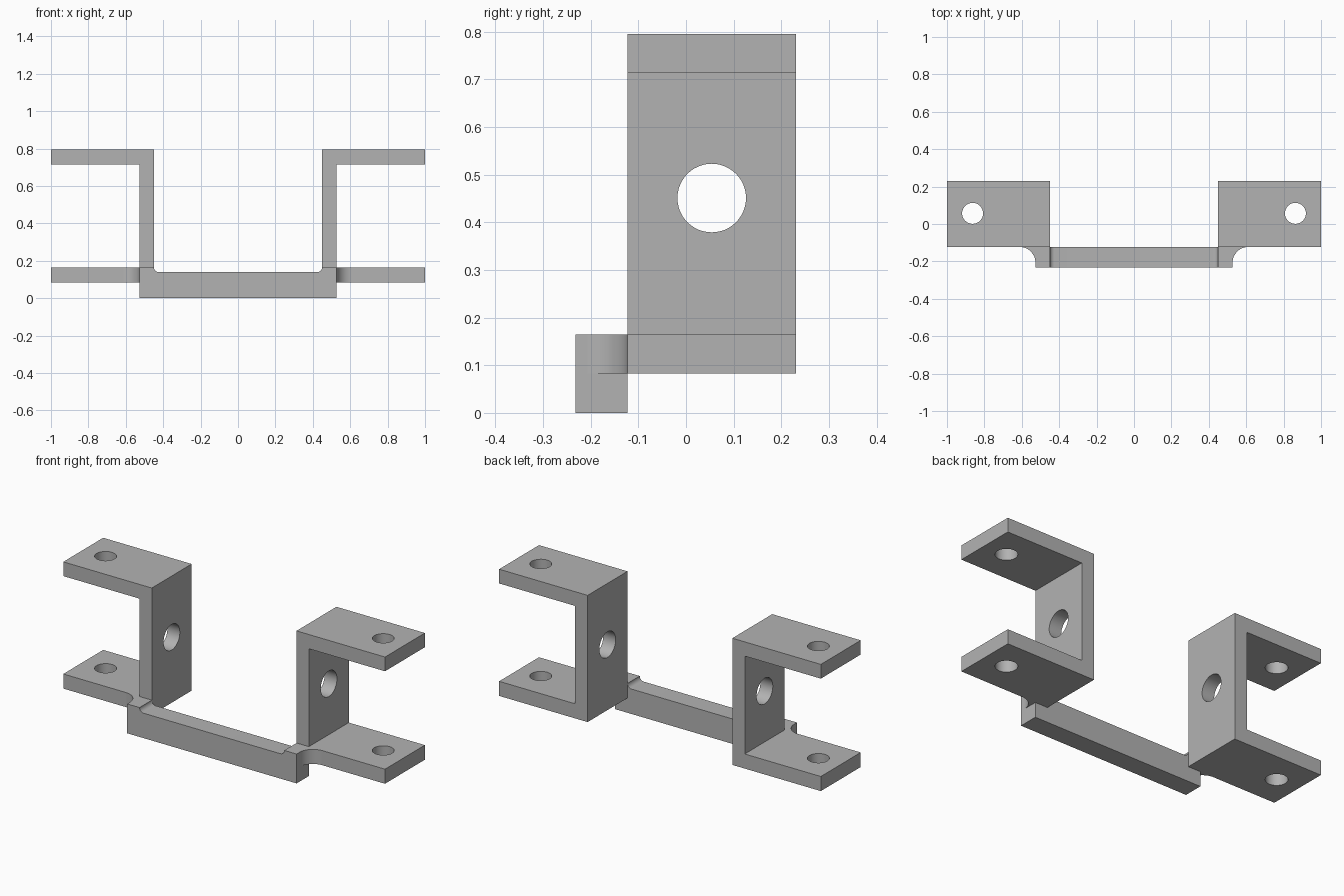
import bpy
from math import pi, sin, cos, radians
from mathutils import Vector

if "Cube" in bpy.data.objects:
    bpy.data.objects.remove(bpy.data.objects["Cube"])

grey = bpy.data.materials.new("plain_grey")
grey.use_nodes = True
grey.diffuse_color = (0.45, 0.45, 0.45, 1)
grey.node_tree.nodes["Principled BSDF"].inputs["Base Color"].default_value = grey.diffuse_color

BACK, JOIN, FRONT = 0.231, -0.123, -0.232      # depth planes
WALL_IN, WALL_OUT = 0.45, 0.527                # upright wall
LOW, SHELF, UPPER, TOP = 0.083, 0.165, 0.715, 0.795


def arc(cx, cy, r, start, end, steps=16):
    """Points along an arc, angles in degrees."""
    angles = [radians(start + (end - start) * i / steps) for i in range(steps + 1)]
    return [(cx + r * cos(a), cy + r * sin(a)) for a in angles]


def prism(name, outline, to_3d, near, far):
    """Extrude a flat outline between two planes."""
    n = len(outline)
    verts = [to_3d(u, v, d) for d in (near, far) for u, v in outline]
    faces = [list(range(n)), list(range(n, 2 * n))]
    faces += [[i, (i + 1) % n, n + (i + 1) % n, n + i] for i in range(n)]
    mesh = bpy.data.meshes.new(name)
    mesh.from_pydata(verts, [], faces)
    mesh.materials.append(grey)
    obj = bpy.data.objects.new(name, mesh)
    bpy.context.collection.objects.link(obj)
    activate(obj)
    bpy.ops.object.mode_set(mode='EDIT')
    bpy.ops.mesh.select_all(action='SELECT')
    bpy.ops.mesh.normals_make_consistent(inside=False)
    bpy.ops.object.mode_set(mode='OBJECT')
    return obj


def activate(obj):
    bpy.ops.object.select_all(action='DESELECT')
    obj.select_set(True)
    bpy.context.view_layer.objects.active = obj


def drill(obj, location, radius, depth, rotation=(0, 0, 0)):
    """Cut a round hole through a part."""
    bpy.ops.mesh.primitive_cylinder_add(vertices=48, radius=radius, depth=depth,
                                        location=location, rotation=rotation)
    cutter = bpy.context.object
    cutter.hide_render = True
    cutter.data.materials.append(grey)
    activate(obj)
    mod = obj.modifiers.new("hole", 'BOOLEAN')
    mod.operation, mod.solver, mod.object = 'DIFFERENCE', 'EXACT', cutter
    bpy.ops.object.modifier_apply(modifier=mod.name)
    bpy.data.objects.remove(cutter)


def smooth(obj):
    activate(obj)
    bpy.ops.object.shade_smooth_by_angle(angle=radians(30))


# C-shaped brackets with holes, and the curved gussets in front of them
channel = [(WALL_IN, LOW), (1, LOW), (1, SHELF), (WALL_OUT, SHELF),
           (WALL_OUT, UPPER), (1, UPPER), (1, TOP), (WALL_IN, TOP)]
R = 0.084
gusset = [(WALL_OUT, JOIN)] + arc(WALL_OUT + R, JOIN - R, R, 180, 90)
for side, s in (("left", 1), ("right", -1)):
    bracket = prism(side + "_bracket", channel,
                    lambda u, v, d: (s * u, d, v), JOIN, BACK)
    drill(bracket, (s * 0.863, 0.057, 0.44), 0.056, 1)
    drill(bracket, (s * 0.49, 0.054, 0.451), 0.072, 0.2, (0, pi / 2, 0))
    smooth(bracket)
    smooth(prism(side + "_gusset", gusset,
                 lambda u, v, d: (s * u, v, d), LOW, SHELF))

# Cross bar with raised ends and small fillets
r, bar_top = 0.025, 0.14
half = [(WALL_OUT, 0), (WALL_OUT, SHELF)] + arc(WALL_IN - r, bar_top + r, r, 0, -90, 8)
bar = half + [(-x, z) for x, z in reversed(half)]
smooth(prism("cross_bar", bar, lambda u, v, d: (u, d, v), FRONT, JOIN))
